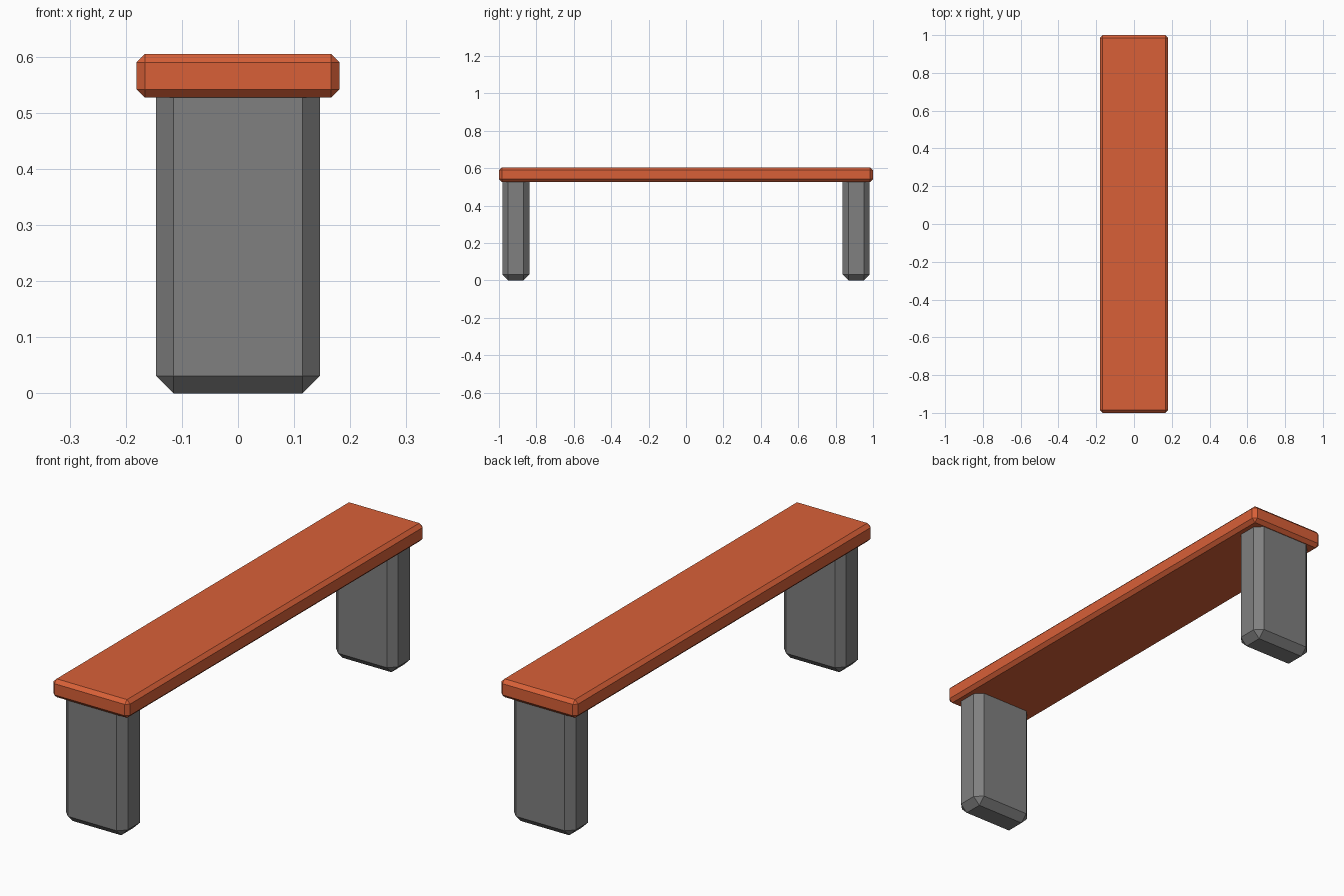
import bpy
import bmesh

if "Cube" in bpy.data.objects:
    bpy.data.objects.remove(bpy.data.objects["Cube"])


def material(name, rgb):
    m = bpy.data.materials.new(name)
    m.diffuse_color = (*rgb, 1.0)
    m.use_nodes = True
    m.node_tree.nodes["Principled BSDF"].inputs["Base Color"].default_value = m.diffuse_color
    return m


def chamfered_box(name, size, centre, chamfer, mat):
    """Box with a single flat chamfer on every edge."""
    bm = bmesh.new()
    bmesh.ops.create_cube(bm, size=1.0)
    bmesh.ops.scale(bm, vec=size, verts=bm.verts)
    bmesh.ops.bevel(bm, geom=bm.edges[:], offset=chamfer, segments=1,
                    affect='EDGES', offset_type='OFFSET')
    mesh = bpy.data.meshes.new(name)
    bm.to_mesh(mesh)
    bm.free()
    mesh.materials.append(mat)
    ob = bpy.data.objects.new(name, mesh)
    ob.location = centre
    bpy.context.collection.objects.link(ob)
    return ob


wood = material("orange wood", (0.69, 0.117, 0.039))
stone = material("grey stone", (0.214, 0.214, 0.214))

# Long seat plank
chamfered_box("seat", (0.362, 2.0, 0.078), (0, 0, 0.566), 0.015, wood)

# Leg block at each end, tops sunk into the seat
LEG_H = 0.565
for name, side in (("front_leg", -1), ("back_leg", 1)):
    chamfered_box(name, (0.292, 0.144, LEG_H), (0, side * 0.91, LEG_H / 2),
                  0.031, stone)
